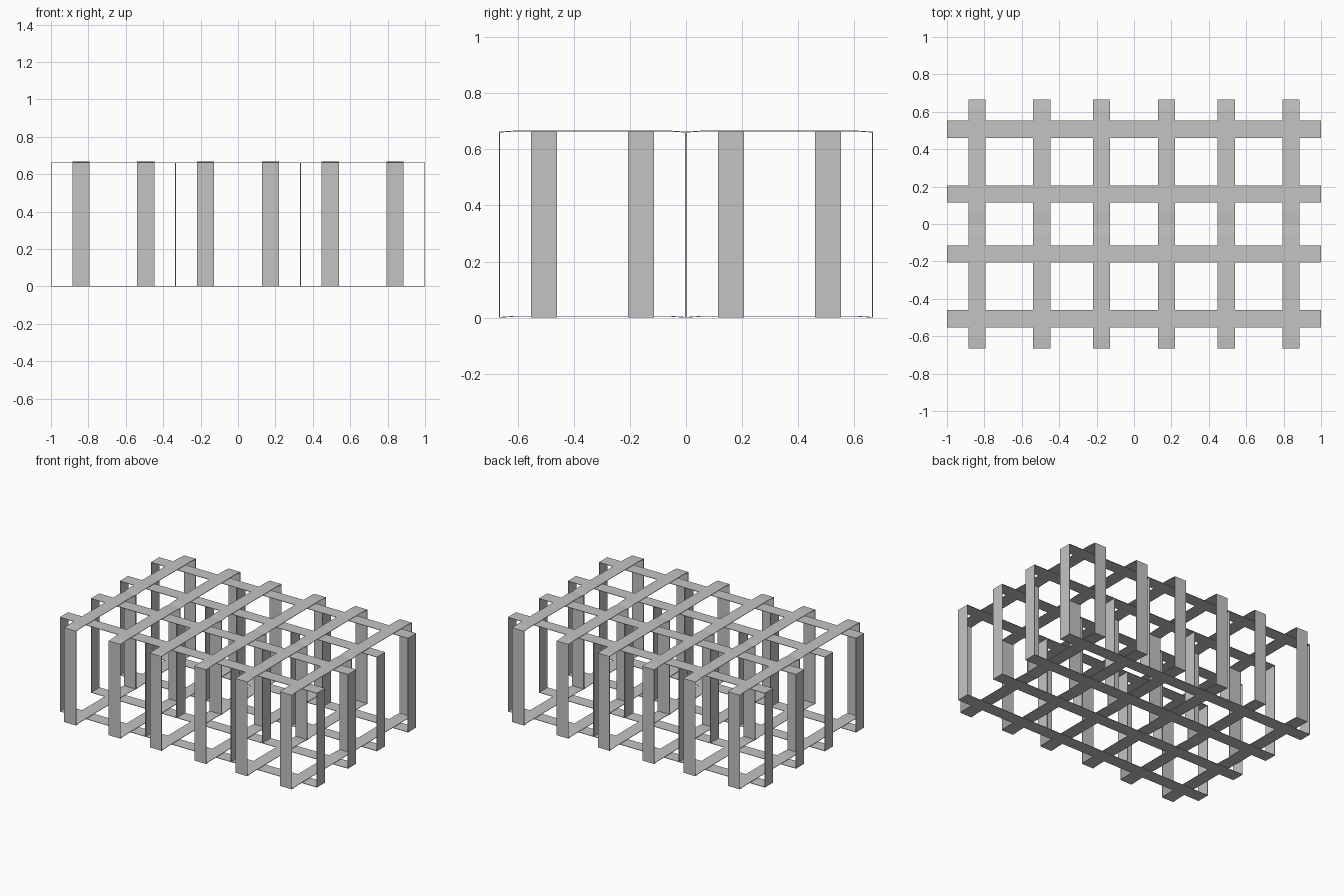
import bpy, bmesh

if "Cube" in bpy.data.objects:
    bpy.data.objects.remove(bpy.data.objects["Cube"], do_unlink=True)

CELL = 2 / 3      # side of one crate-sized cell
TOP = 0.663       # top of the lower layer of bands
LIFT = 0.004      # how far the crossing bands ride over the others
WIDTH = 0.092
THICK = 0.003
OFFSET = 0.173    # distance of each band from its cell centre

grey = bpy.data.materials.new("strap grey")
grey.use_nodes = True
colour = (0.55, 0.55, 0.55, 1)
grey.diffuse_color = colour
grey.node_tree.nodes["Principled BSDF"].inputs["Base Color"].default_value = colour


def inset(point):
    """Move a profile point inwards by the band thickness."""
    u, z = point
    return (u - THICK if u > 0 else u + THICK,
            z - THICK if z > TOP / 2 else z + THICK)


def band(name, profile, place, centre, across):
    """Closed flat band; place maps (along, across, z) to a position."""
    bm = bmesh.new()
    rings = []
    for side in (-WIDTH / 2, WIDTH / 2):
        for points in (profile, [inset(p) for p in profile]):
            rings.append([bm.verts.new(place(centre + u, across + side, z))
                          for u, z in points])
    outer_a, inner_a, outer_b, inner_b = rings
    count = len(profile)
    for a, b in ((outer_a, outer_b), (outer_b, inner_b),
                 (inner_b, inner_a), (inner_a, outer_a)):
        for i in range(count):
            j = (i + 1) % count
            bm.faces.new((a[i], a[j], b[j], b[i]))
    bmesh.ops.recalc_face_normals(bm, faces=bm.faces)
    mesh = bpy.data.meshes.new(name)
    bm.to_mesh(mesh)
    bm.free()
    mesh.materials.append(grey)
    bpy.context.collection.objects.link(bpy.data.objects.new(name, mesh))


# Profiles: a plain rectangle, and one that steps over the crossing bands
h = CELL / 2
k = h - 0.06
plain = [(-h, 0), (h, 0), (h, TOP), (-h, TOP)]
stepped = [(-h, 0), (-k, LIFT), (k, LIFT), (h, 0),
           (h, TOP), (k, TOP + LIFT), (-k, TOP + LIFT), (-h, TOP)]

# Three by two cells, each wrapped by two bands in each direction
for cx in (-CELL, 0, CELL):
    for cy in (-h, h):
        for shift in (-OFFSET, OFFSET):
            band("lengthwise_band", plain,
                 lambda u, v, z: (u, v, z), cx, cy + shift)
            band("crosswise_band", stepped,
                 lambda u, v, z: (v, u, z), cy, cx + shift)
